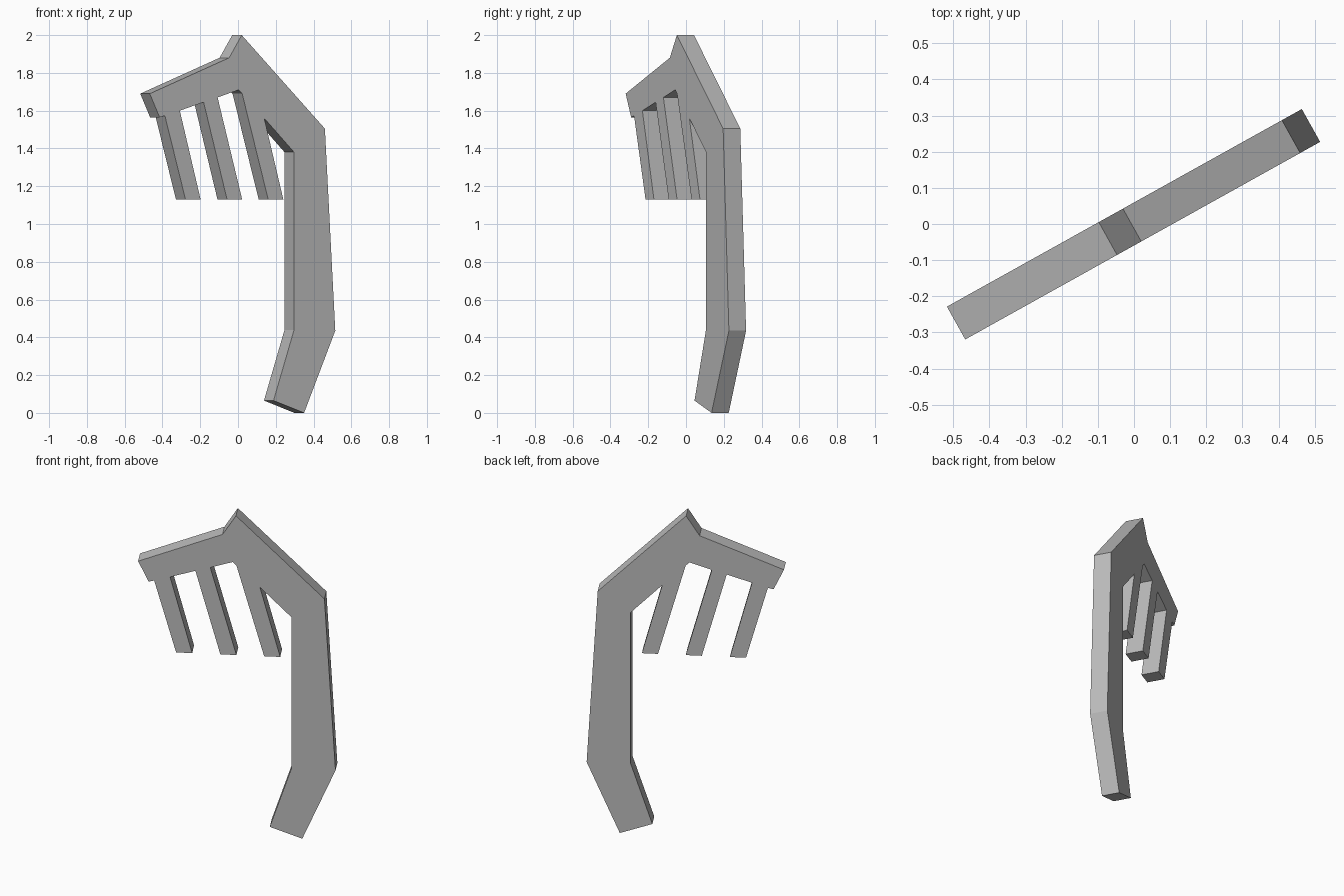
import bpy
import bmesh
import math
from mathutils import Matrix

THICKNESS = 0.104
ANGLE = math.radians(29.1)

# Remove the default object
default_cube = bpy.data.objects.get("Cube")
if default_cube:
    bpy.data.objects.remove(default_cube, do_unlink=True)


def make_material(name, color):
    material = bpy.data.materials.new(name)
    material.use_nodes = True
    material.diffuse_color = color
    material.node_tree.nodes["Principled BSDF"].inputs["Base Color"].default_value = color
    return material


def extruded_plate(name, outline, material):
    """Extrude an (across, height) outline symmetrically about its plane and turn it."""
    bm = bmesh.new()
    front = [bm.verts.new((across, -THICKNESS / 2, height)) for across, height in outline]
    face = bm.faces.new(front)
    result = bmesh.ops.extrude_face_region(bm, geom=[face], use_keep_orig=True)
    back = [item for item in result["geom"] if isinstance(item, bmesh.types.BMVert)]
    bmesh.ops.translate(bm, verts=back, vec=(0, THICKNESS, 0))
    bmesh.ops.recalc_face_normals(bm, faces=bm.faces)
    bmesh.ops.transform(bm, matrix=Matrix.Rotation(ANGLE, 4, "Z"), verts=bm.verts)
    mesh = bpy.data.meshes.new(name)
    bm.to_mesh(mesh)
    bm.free()
    mesh.materials.append(material)
    plate = bpy.data.objects.new(name, mesh)
    bpy.context.collection.objects.link(plate)
    return plate


def tooth(left_top, bottom_left, right_top):
    """Slanted tooth with a level tip."""
    tip_width, tip_height = 0.08, 1.13
    return [left_top, (bottom_left, tip_height),
            (bottom_left + tip_width, tip_height), right_top]


# Head, from the peak down to the blunt end
head = [(0.02, 2.0), (-0.047, 1.88), (-0.467, 1.69), (-0.415, 1.565)]

# Three hanging teeth, with a small point in the last gap
teeth = tooth((-0.387, 1.573), -0.278, (-0.308, 1.60))
teeth += tooth((-0.182, 1.645), -0.058, (-0.108, 1.67))
teeth += [(0.003, 1.71)]
teeth += tooth((0.022, 1.69), 0.16, (0.139, 1.56))

# Bent handle, down the inner side and back up the outer side
handle = [(0.297, 1.38), (0.297, 0.44), (0.188, 0.065),
          (0.35, 0.0), (0.515, 0.435), (0.46, 1.505)]

# Outline widths are measured along x, so stretch them into the turned plane
shift = THICKNESS / 2 * math.sin(ANGLE)
outline = [((x - shift) / math.cos(ANGLE), z) for x, z in head + teeth + handle]

grey = make_material("plain grey", (0.5, 0.5, 0.5, 1))
extruded_plate("toothed_head_and_handle", outline, grey)
